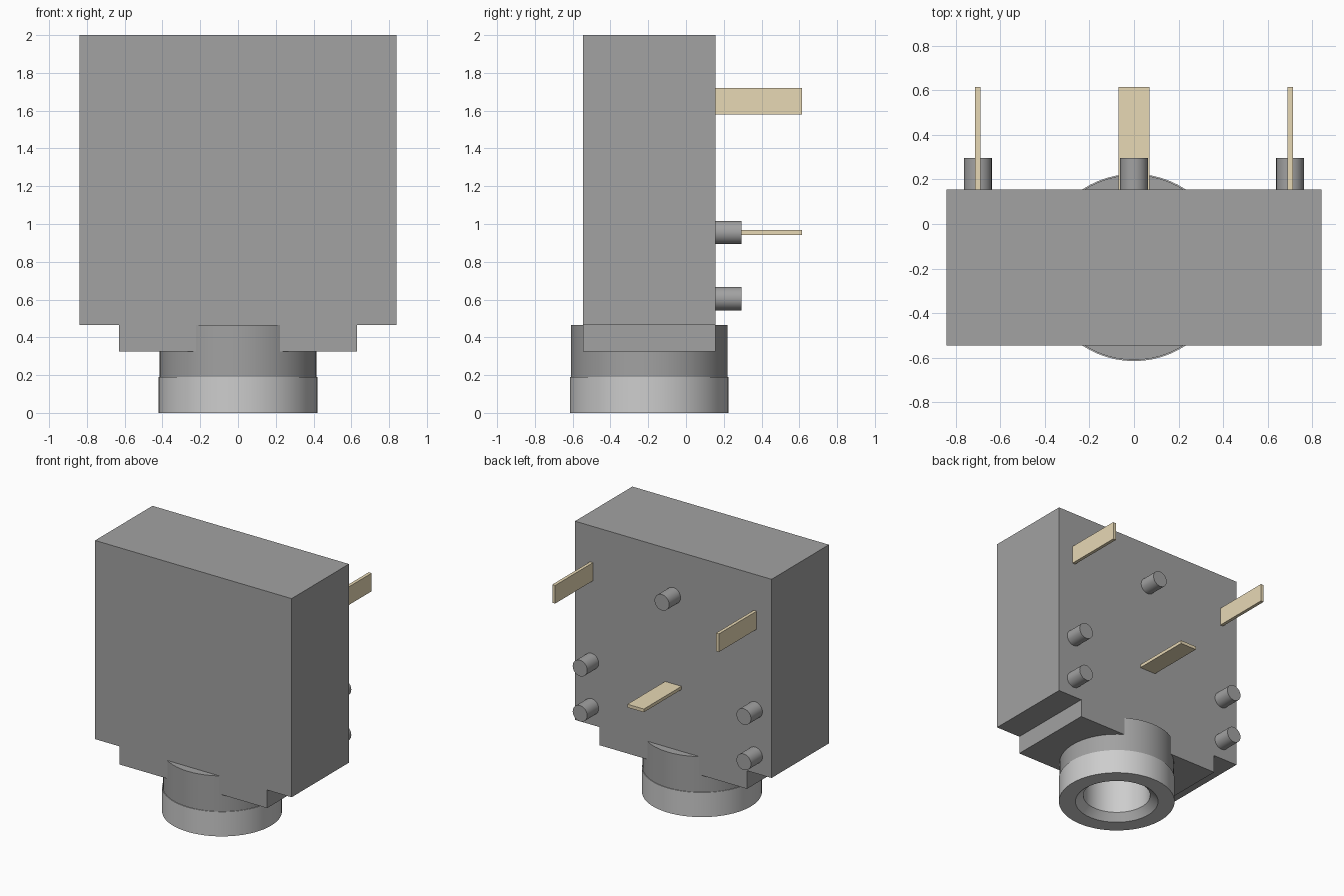
import bpy, bmesh, math
from mathutils import Matrix

cube = bpy.data.objects.get("Cube")
if cube:
    bpy.data.objects.remove(cube, do_unlink=True)


def material(name, rgb, metallic=0.0):
    m = bpy.data.materials.new(name)
    m.use_nodes = True
    m.diffuse_color = (*rgb, 1)
    m.node_tree.nodes["Principled BSDF"].inputs["Base Color"].default_value = (*rgb, 1)
    return m


GREY = material("body grey", (0.36, 0.36, 0.36))
METAL = material("sleeve metal", (0.61, 0.61, 0.61))
GOLD = material("pin gold", (0.859, 0.738, 0.496))

AXIS_Y = -0.195                  # socket axis position
FRONT, BACK = -0.545, 0.155      # body faces
BORE_TOP = 1.6


def finish(name, bm, mat, smooth=False):
    bmesh.ops.recalc_face_normals(bm, faces=bm.faces)
    me = bpy.data.meshes.new(name)
    bm.to_mesh(me)
    bm.free()
    ob = bpy.data.objects.new(name, me)
    bpy.context.collection.objects.link(ob)
    me.materials.append(mat)
    if smooth:
        bpy.ops.object.select_all(action='DESELECT')
        ob.select_set(True)
        bpy.context.view_layer.objects.active = ob
        bpy.ops.object.shade_smooth_by_angle(angle=math.radians(30))
    return ob


def box(name, lo, hi, mat):
    bm = bmesh.new()
    size = [b - a for a, b in zip(lo, hi)]
    mid = [(a + b) / 2 for a, b in zip(lo, hi)]
    bmesh.ops.create_cube(bm, size=1, matrix=Matrix.Translation(mid) @ Matrix.Diagonal((*size, 1)))
    return finish(name, bm, mat)


def lathe(name, profile, mat, steps=64):
    """Spin a closed (radius, z) outline around the socket axis."""
    bm = bmesh.new()
    verts = [bm.verts.new((r, AXIS_Y, z)) for r, z in profile]
    edges = [bm.edges.new((verts[i - 1], verts[i])) for i in range(len(verts))]
    bmesh.ops.spin(bm, geom=verts + edges, cent=(0, AXIS_Y, 0), axis=(0, 0, 1),
                   angle=2 * math.pi, steps=steps, use_merge=True)
    bmesh.ops.remove_doubles(bm, verts=bm.verts, dist=1e-5)
    return finish(name, bm, mat, smooth=True)


def peg(name, x, z):
    bm = bmesh.new()
    lo, hi = BACK - 0.02, 0.295
    m = Matrix.Translation((x, (lo + hi) / 2, z)) @ Matrix.Rotation(math.pi / 2, 4, 'X')
    bmesh.ops.create_cone(bm, cap_ends=True, segments=32, radius1=0.062, radius2=0.062,
                          depth=hi - lo, matrix=m)
    return finish(name, bm, GREY, smooth=True)


# Housing: stepped outline extruded from front to back
half = [(0.63, 0.325), (0.63, 0.465), (0.84, 0.465), (0.84, 2.0)]
outline = half + [(-x, z) for x, z in reversed(half)]
bm = bmesh.new()
face = bm.faces.new([bm.verts.new((x, FRONT, z)) for x, z in outline])
ext = bmesh.ops.extrude_face_region(bm, geom=[face])
bmesh.ops.translate(bm, vec=(0, BACK - FRONT, 0),
                    verts=[v for v in ext["geom"] if isinstance(v, bmesh.types.BMVert)])
housing = finish("housing", bm, GREY)

# Bore cut up into the housing
bm = bmesh.new()
bmesh.ops.create_cone(bm, cap_ends=True, segments=64, radius1=0.25, radius2=0.25, depth=BORE_TOP,
                      matrix=Matrix.Translation((0, AXIS_Y, BORE_TOP / 2)))
cutter = finish("bore_cutter", bm, GREY)
cutter.hide_render = True
mod = housing.modifiers.new("bore", 'BOOLEAN')
mod.operation = 'DIFFERENCE'
mod.solver = 'EXACT'
mod.object = cutter
bpy.ops.object.select_all(action='DESELECT')
housing.select_set(True)
bpy.context.view_layer.objects.active = housing
bpy.ops.object.modifier_apply(modifier=mod.name)
bpy.data.objects.remove(cutter, do_unlink=True)

# Socket collar and the metal sleeve with its chamfered, blind bore
lathe("socket_collar", [(0.255, 0.19), (0.415, 0.19), (0.415, 0.465), (0.255, 0.465)], GREY)
lathe("socket_sleeve", [(0, BORE_TOP - 0.01), (0.243, BORE_TOP - 0.01), (0.243, 0.05), (0.30, 0.0),
                        (0.42, 0.0), (0.42, 0.19), (0.249, 0.19), (0.249, BORE_TOP - 0.002),
                        (0, BORE_TOP - 0.002)], METAL)

# Locating pegs and side contact pins, mirrored left and right
for side, s in (("left", 1), ("right", -1)):
    peg(f"{side}_lower_peg", s * 0.70, 0.605)
    peg(f"{side}_upper_peg", s * 0.70, 0.955)
    box(f"{side}_contact_pin", (s * 0.70 - 0.0125, BACK - 0.02, 1.58),
        (s * 0.70 + 0.0125, 0.615, 1.72), GOLD)

# Centre peg and flat centre pin
peg("centre_peg", 0, 1.65)
box("centre_contact_pin", (-0.07, BACK - 0.02, 0.9425), (0.07, 0.615, 0.9675), GOLD)
